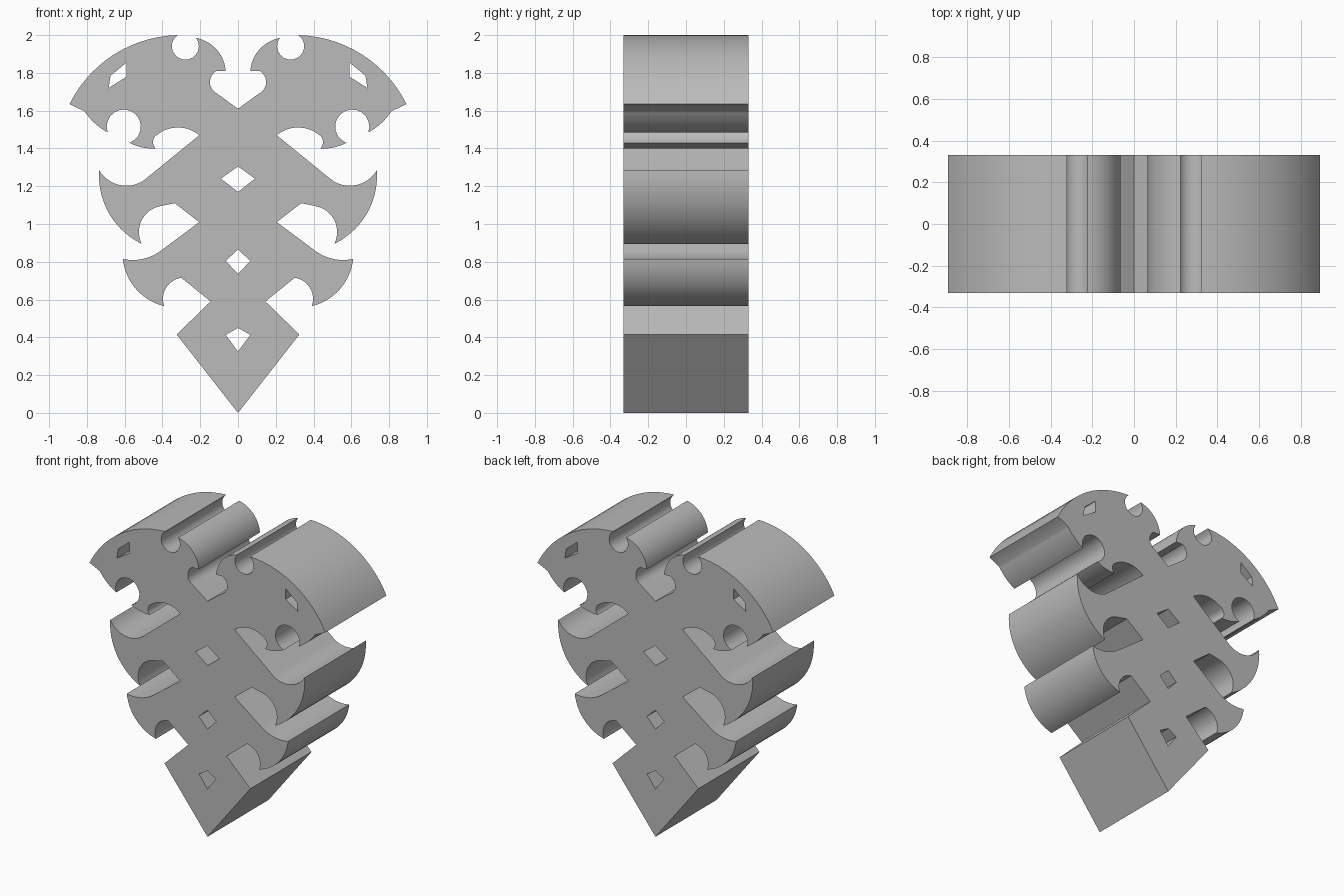
import bpy
import bmesh
from math import atan2, cos, sin, tau, radians
from mathutils import Vector

HALF_DEPTH = 0.33

cube = bpy.data.objects.get("Cube")
if cube:
    bpy.data.objects.remove(cube, do_unlink=True)


def arc(start, via, end, steps=14):
    """Points after start on the circle through three points."""
    a, b, c = Vector(start), Vector(via), Vector(end)
    u, v = b - a, c - a
    d = 2 * (u.x * v.y - u.y * v.x)
    uu, vv = u.dot(u), v.dot(v)
    centre = a + Vector((v.y * uu - u.y * vv, u.x * vv - v.x * uu)) / d
    radius = (a - centre).length
    ang = [atan2(*reversed(p - centre)) for p in (a, b, c)]
    sweep, part = (ang[2] - ang[0]) % tau, (ang[1] - ang[0]) % tau
    if part > sweep:
        sweep -= tau
    turns = [ang[0] + sweep * i / steps for i in range(1, steps)]
    return [(centre.x + radius * cos(t), centre.y + radius * sin(t)) for t in turns] + [end]


def trace(start, segments):
    """Follow lines (end) and arcs (via, end) from the start point."""
    points = [start]
    for *via, end in segments:
        points += arc(points[-1], via[0], end) if via else [end]
    return points


def mirrored(points):
    return [(-x, z) for x, z in reversed(points)]


# Right half of the outline, from the bottom tip up to the top notch
tail = [
    [(0.325, 0.415)], [(0.145, 0.59)],
    [(0.3, 0.715)], [(0.385, 0.655), (0.39, 0.565)],
]
lower_blade = [
    [(0.53, 0.645), (0.61, 0.815)], [(0.505, 0.815), (0.4, 0.865)],
    [(0.205, 1.01)], [(0.335, 1.11)],
    [(0.41, 1.095)], [(0.51, 1.02), (0.51, 0.895)],
]
middle_blade = [
    [(0.685, 1.06), (0.735, 1.285)], [(0.64, 1.21), (0.5, 1.23)],
    [(0.205, 1.47)], [(0.335, 1.51), (0.425, 1.475)],
    [(0.45, 1.435), (0.435, 1.4)],
]
wing = [
    [(0.505, 1.405), (0.575, 1.43)], [(0.572, 1.6), (0.69, 1.485)],
    [(0.76, 1.535), (0.813, 1.597)], [(0.892, 1.635)],
    [(0.675, 1.885), (0.32, 2.0)], [(0.285, 1.87), (0.222, 1.985)],
    [(0.11, 1.92), (0.065, 1.81)],
]
heart_notch = [[(0.115, 1.81)], [(0.148, 1.76), (0.11, 1.69)], [(0, 1.61)]]

half = trace((0, 0), tail + lower_blade + middle_blade + wing + heart_notch)
loops = [half + mirrored(half[1:-1])]

# Diamond holes on the centre line and slots in the wings
for low, mid, high, width in ((0.325, 0.413, 0.45, 0.065),
                              (0.735, 0.805, 0.865, 0.065),
                              (1.17, 1.24, 1.305, 0.09)):
    loops.append([(0, low), (width, mid), (0, high), (-width, mid)])
slot = [(0.59, 1.855), (0.675, 1.785), (0.685, 1.72), (0.59, 1.78)]
loops += [slot, mirrored(slot)]

# Fill the outline around the holes and extrude it through the depth
bm = bmesh.new()
edges = []
for loop in loops:
    verts = [bm.verts.new((x, -HALF_DEPTH, z)) for x, z in loop]
    edges += [bm.edges.new((v, verts[i - 1])) for i, v in enumerate(verts)]
bmesh.ops.triangle_fill(bm, edges=edges, use_beauty=True, use_dissolve=False)
result = bmesh.ops.extrude_face_region(bm, geom=bm.faces[:], use_keep_orig=True)
back = [g for g in result["geom"] if isinstance(g, bmesh.types.BMVert)]
bmesh.ops.translate(bm, verts=back, vec=(0, 2 * HALF_DEPTH, 0))
bmesh.ops.recalc_face_normals(bm, faces=bm.faces[:])
mesh = bpy.data.meshes.new("winged_ornament")
bm.to_mesh(mesh)
bm.free()

# Plain grey material
grey = bpy.data.materials.new("plain_grey")
grey.use_nodes = True
colour = (0.5, 0.5, 0.5, 1)
grey.diffuse_color = colour
grey.node_tree.nodes["Principled BSDF"].inputs["Base Color"].default_value = colour
mesh.materials.append(grey)

ornament = bpy.data.objects.new("winged_ornament", mesh)
bpy.context.collection.objects.link(ornament)
bpy.ops.object.select_all(action="DESELECT")
ornament.select_set(True)
bpy.context.view_layer.objects.active = ornament
bpy.ops.object.shade_smooth_by_angle(angle=radians(30))
